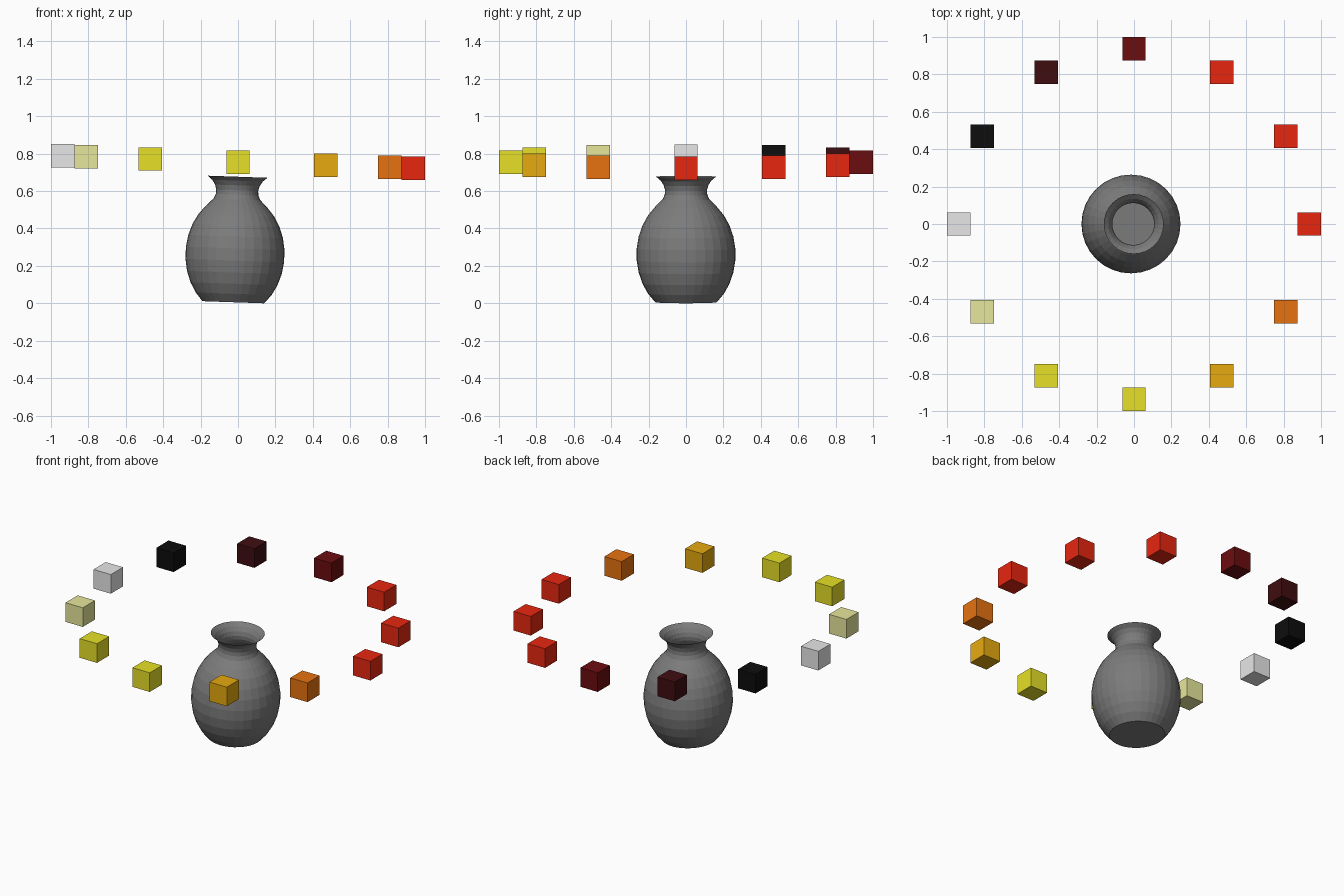
import bpy, bmesh, math
from mathutils import Matrix, Vector

cube = bpy.data.objects.get("Cube")
if cube:
    bpy.data.objects.remove(cube, do_unlink=True)


def material(name, rgb):
    mat = bpy.data.materials.new(name)
    mat.use_nodes = True
    colour = (*rgb, 1)
    mat.diffuse_color = colour
    mat.node_tree.nodes["Principled BSDF"].inputs["Base Color"].default_value = colour
    return mat


def add_object(name, bm, mat):
    mesh = bpy.data.meshes.new(name)
    bm.to_mesh(mesh)
    bm.free()
    mesh.materials.append(mat)
    obj = bpy.data.objects.new(name, mesh)
    bpy.context.collection.objects.link(obj)
    return obj


TILT = math.radians(2)

# Vase: thin open shell, an ellipsoid body with a flared neck
profile = []
for i in range(10):
    a = math.radians(-51.5 + i * 11.45)
    profile.append((0.265 * math.cos(a), 0.255 + 0.326 * math.sin(a)))
profile += [(0.125, 0.55), (0.114, 0.575), (0.112, 0.598),
            (0.119, 0.625), (0.135, 0.65), (0.16, 0.671)]

SIDES = 32
bm = bmesh.new()
rings = []
for r, z in profile:
    rings.append([bm.verts.new((r * math.cos(t), r * math.sin(t), z))
                  for t in (math.tau * k / SIDES for k in range(SIDES))])
for low, high in zip(rings, rings[1:]):
    for k in range(SIDES):
        n = (k + 1) % SIDES
        bm.faces.new((low[k], low[n], high[n], high[k]))
bm.faces.new(reversed(rings[0]))
vase = add_object("vase", bm, material("vase grey", (0.2, 0.2, 0.2)))
vase.location = (-0.025, 0, 0.006)
vase.rotation_euler.y = TILT

# Ring of floating cubes, counterclockwise from the left side
red = material("bright red", (0.8, 0.02, 0.005))
yellow = material("yellow", (0.8, 0.75, 0.02))
colours = [
    red, red, red,
    material("dark red", (0.15, 0.004, 0.005)),
    material("deep maroon", (0.05, 0.004, 0.005)),
    material("black", (0.004, 0.004, 0.004)),
    material("light grey", (0.8, 0.8, 0.8)),
    material("pale khaki", (0.8, 0.8, 0.33)),
    yellow, yellow,
    material("amber", (0.8, 0.4, 0.005)),
    material("orange", (0.8, 0.17, 0.005)),
]
RADIUS = 0.9375
for i, mat in enumerate(colours):
    a = math.tau * i / len(colours)
    x, y = RADIUS * math.cos(a), RADIUS * math.sin(a)
    bm = bmesh.new()
    bmesh.ops.create_cube(bm, size=0.125)
    block = add_object(f"floating_cube_{i + 1}", bm, mat)
    block.location = (x, y, 0.755 - x * math.tan(TILT))
